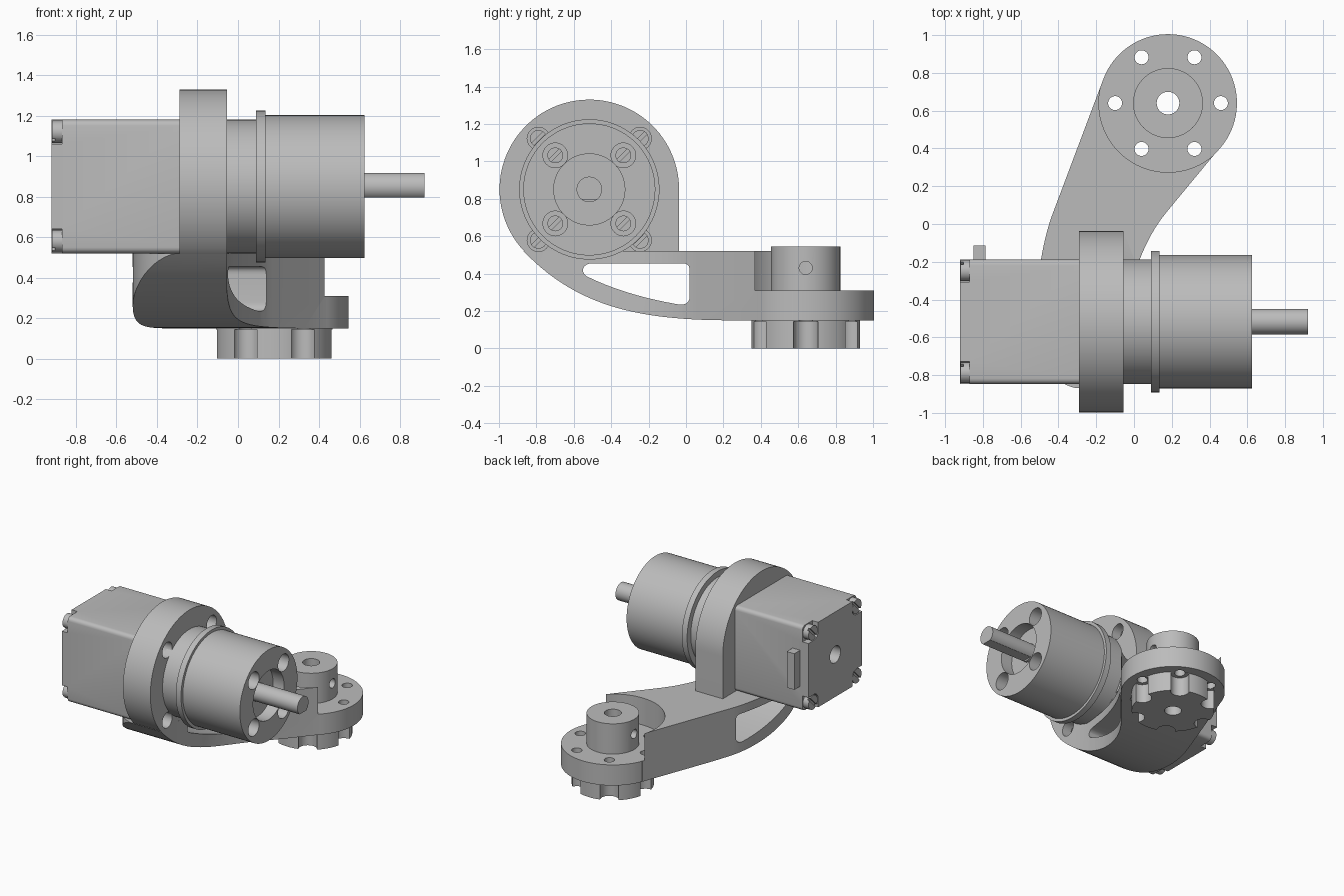
import bpy, bmesh, math
from mathutils import Matrix, Vector
from mathutils.geometry import interpolate_bezier

if "Cube" in bpy.data.objects:
    bpy.data.objects.remove(bpy.data.objects["Cube"], do_unlink=True)

grey = bpy.data.materials.new("machined_grey")
grey.use_nodes = True
grey.diffuse_color = (0.5, 0.5, 0.5, 1)
grey.node_tree.nodes["Principled BSDF"].inputs["Base Color"].default_value = (0.5, 0.5, 0.5, 1)

CY, CZ = -0.517, 0.85      # motor axis
HX, HY = 0.18, 0.64        # hub axis
CORNERS = [(sy, sz) for sy in (-1, 1) for sz in (-1, 1)]


def finish(name, bm):
    bmesh.ops.recalc_face_normals(bm, faces=bm.faces)
    me = bpy.data.meshes.new(name)
    bm.to_mesh(me)
    bm.free()
    me.materials.append(grey)
    ob = bpy.data.objects.new(name, me)
    bpy.context.collection.objects.link(ob)
    return ob


def prism(name, pts, axis, a, b):
    """Extrude an outline: (y, z) points along X or (x, y) points along Z."""
    bm = bmesh.new()
    place = (lambda p, t: (t, p[0], p[1])) if axis == "X" else (lambda p, t: (p[0], p[1], t))
    face = bm.faces.new([bm.verts.new(place(p, a)) for p in pts])
    top = bmesh.ops.extrude_face_region(bm, geom=[face])["geom"]
    shift = Vector(place((0, 0), b - a))
    bmesh.ops.translate(bm, vec=shift, verts=[v for v in top if isinstance(v, bmesh.types.BMVert)])
    return finish(name, bm)


def circle(c, r, start=0, end=360, n=72):
    full = end - start == 360
    steps = n if full else n + 1
    angles = [math.radians(start + (end - start) * i / n) for i in range(steps)]
    return [(c[0] + r * math.cos(t), c[1] + r * math.sin(t)) for t in angles]


def cyl(name, c, r, axis, a, b, n=72):
    return prism(name, circle(c, r, n=n), axis, a, b)


def box(name, lo, hi, bevel=0):
    bm = bmesh.new()
    bmesh.ops.create_cube(bm, size=1)
    for v in bm.verts:
        v.co = [l + (h - l) * (c + 0.5) for l, h, c in zip(lo, hi, v.co)]
    if bevel:
        edges = [e for e in bm.edges if abs(e.verts[0].co.x - e.verts[1].co.x) > 0.01]
        bmesh.ops.bevel(bm, geom=edges, offset=bevel, segments=4, profile=0.5, affect="EDGES")
    return finish(name, bm)


def curve(*pts, n=14):
    return [tuple(p.xy) for p in interpolate_bezier(*[Vector((*p, 0)) for p in pts], n)]


def combine(ob, others, mode="DIFFERENCE"):
    """Apply booleans and remove the helper objects."""
    for other in others:
        m = ob.modifiers.new("bool", "BOOLEAN")
        m.operation, m.object, m.solver = mode, other, "EXACT"
        bpy.context.view_layer.update()
        me = bpy.data.meshes.new_from_object(ob.evaluated_get(bpy.context.evaluated_depsgraph_get()))
        ob.modifiers.clear()
        ob.data = me
        bpy.data.objects.remove(other, do_unlink=True)
    return ob


def slotted_screw(name, c, r, a, b, slot_x):
    screw = cyl(name, c, r, "X", a, b, 32)
    slot = box("slot", (-0.015, -r * 1.2, -0.009), (0.015, r * 1.2, 0.009))
    slot.data.transform(Matrix.Translation((slot_x, *c)) @ Matrix.Rotation(math.radians(45), 4, "X"))
    return combine(screw, [slot])


def at_corner(sy, sz, d):
    return (CY + sy * d, CZ + sz * d)


# Bracket: swept arm = side profile intersected with plan outline
side = curve((-0.869, 0.52), (-0.58, 0.22), (-0.25, 0.15), (0.25, 0.15), n=28)
side += [(0.85, 0.15), (0.85, 0.52)]
plan = curve((-0.25, -0.875), (-0.43, -0.875), (-0.52, -0.72), (-0.52, -0.5))
plan += curve((-0.52, -0.5), (-0.52, -0.28), (-0.473, -0.06), (-0.436, 0.04))[1:]
plan += [(-0.162, 0.768), (HX, HY), (0.46, 0.41)]
plan += curve((0.17, 0.06), (0.04, -0.1), (-0.055, -0.35), (-0.055, -0.7))
plan += [(-0.055, -0.875)]
bracket = prism("bracket_arm", side, "X", -0.8, 0.8)
combine(bracket, [prism("plan", plan, "Z", 0, 0.8)], "INTERSECT")
combine(bracket, [cyl("pocket", (HX, HY), 0.366, "Z", 0.31, 0.8, 96)])

# Motor flange, round hub plate and hub
flange = circle((CY, CZ), 0.48, 0, 223, 64) + [(-0.84, 0.5), (CY + 0.48, 0.5)]
combine(bracket, [
    prism("flange", flange, "X", -0.29, -0.055),
    cyl("plate", (HX, HY), 0.365, "Z", 0.15, 0.31, 96),
    cyl("hub", (HX, HY), 0.185, "Z", 0.25, 0.545),
], "UNION")

# Arm window, hub bore, set screw hole, plate holes and flange counterbores
window = curve((-0.53, 0.385), (-0.57, 0.41), (-0.55, 0.455), (-0.5, 0.455), n=8)
window += curve((-0.02, 0.455), (0.01, 0.455), (0.02, 0.44), (0.02, 0.415), n=8)
window += curve((0.02, 0.28), (0.02, 0.24), (-0.01, 0.23), (-0.04, 0.235), n=8)
window += curve((-0.04, 0.235), (-0.2, 0.262), (-0.38, 0.31), (-0.53, 0.385))[1:-1]
ring = [(HX + 0.28 * math.cos(math.radians(60 * i)),
         HY + 0.28 * math.sin(math.radians(60 * i))) for i in range(6)]
cutters = [prism("window", window, "X", -0.9, 0.9),
           cyl("bore", (HX, HY), 0.06, "Z", 0, 0.8, 40),
           cyl("set_screw", (HY, 0.43), 0.035, "X", HX - 0.22, HX + 0.22, 32)]
cutters += [cyl("plate_hole", p, 0.037, "Z", 0, 0.4, 32) for p in ring]
cutters += [cyl("counterbore", at_corner(*s, 0.272), 0.06, "X", -0.18, 0.1, 32) for s in CORNERS]
combine(bracket, cutters)
for i, s in enumerate(CORNERS):
    slotted_screw(f"flange_screw_{i + 1}", at_corner(*s, 0.272), 0.045, -0.19, -0.12, -0.12)

# Scalloped coupling wheel below the hub
wheel = cyl("coupling_wheel", (HX, HY), 0.29, "Z", 0, 0.152, 96)
combine(wheel, [cyl("scallop", p, 0.065, "Z", -0.1, 0.145, 40) for p in ring])
combine(wheel, [cyl("wheel_bore", (HX, HY), 0.06, "Z", -0.1, 0.3, 40)])
combine(wheel, [cyl("top_hole", p, 0.037, "Z", 0.1, 0.3, 32) for p in ring])

# Square motor with corner notches, rear hole and rear screws
motor = box("motor_body", (-0.92, CY - 0.33, CZ - 0.33), (-0.28, CY + 0.33, CZ + 0.33), 0.03)
notches = []
for sy, sz in CORNERS:
    y, z = at_corner(sy, sz, 0.305)
    notches.append(box("notch", (-1, y - 0.095, z - 0.095), (-0.87, y + 0.095, z + 0.095), 0.05))
combine(motor, notches + [cyl("rear_hole", (CY, CZ), 0.065, "X", -1, -0.8, 40)])
for i, s in enumerate(CORNERS):
    slotted_screw(f"rear_screw_{i + 1}", at_corner(*s, 0.27), 0.055, -0.918, -0.86, -0.918)
box("connector", (-0.85, CY + 0.32, 0.71), (-0.785, -0.115, 0.99))

# Gearbox: neck, collar and drum with recessed face
cyl("gearbox_neck", (CY, CZ), 0.33, "X", -0.1, 0.1, 96)
cyl("gearbox_collar", (CY, CZ), 0.375, "X", 0.09, 0.135, 96)
drum = cyl("gearbox_drum", (CY, CZ), 0.353, "X", 0.12, 0.625, 96)
face_cuts = [cyl("recess", (CY, CZ), 0.19, "X", 0.53, 0.8)]
face_cuts += [cyl("face_hole", at_corner(*s, 0.182), 0.066, "X", 0.5, 0.8, 40) for s in CORNERS]
combine(drum, face_cuts)
for i, s in enumerate(CORNERS):
    slotted_screw(f"face_screw_{i + 1}", at_corner(*s, 0.182), 0.042, 0.49, 0.53, 0.53)

# Output shaft with a flat underneath
shaft = cyl("output_shaft", (CY, CZ), 0.068, "X", 0.5, 0.92, 48)
combine(shaft, [box("flat", (0.55, CY - 0.1, CZ - 0.2), (1, CY + 0.1, CZ - 0.055))])

# Smooth curved faces, keep edges sharp
bpy.ops.object.select_all(action="DESELECT")
for ob in bpy.context.scene.objects:
    if ob.type == "MESH":
        ob.select_set(True)
        bpy.context.view_layer.objects.active = ob
bpy.ops.object.shade_smooth_by_angle(angle=math.radians(30))
